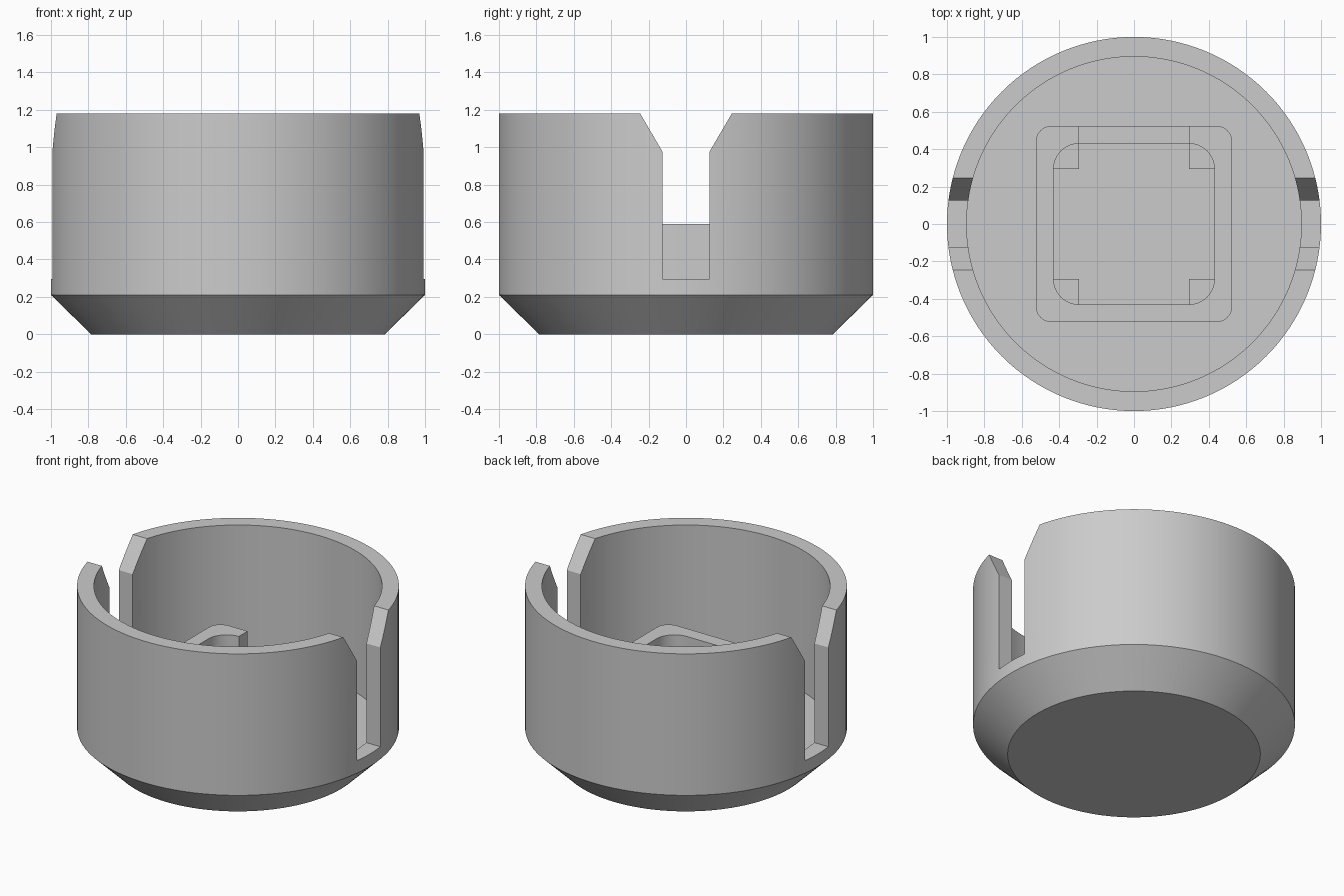
import bpy, bmesh, math

if "Cube" in bpy.data.objects:
    bpy.data.objects.remove(bpy.data.objects["Cube"], do_unlink=True)

SEGMENTS = 128
FLOOR, RING_TOP, SILL = 0.21, 0.59, 0.4

grey = bpy.data.materials.new("plain grey")
grey.use_nodes = True
grey.diffuse_color = (0.6, 0.6, 0.6, 1)
grey.node_tree.nodes["Principled BSDF"].inputs["Base Color"].default_value = (0.6, 0.6, 0.6, 1)


def finish(bm, name):
    bmesh.ops.recalc_face_normals(bm, faces=bm.faces)
    mesh = bpy.data.meshes.new(name)
    bm.to_mesh(mesh)
    bm.free()
    mesh.materials.append(grey)
    obj = bpy.data.objects.new(name, mesh)
    bpy.context.collection.objects.link(obj)
    return obj


def prism(name, outline, offset):
    """Extrude a closed 3D outline along an offset."""
    bm = bmesh.new()
    face = bm.faces.new([bm.verts.new(p) for p in outline])
    top = bmesh.ops.extrude_face_region(bm, geom=[face])["geom"]
    bmesh.ops.translate(bm, vec=offset, verts=[v for v in top if isinstance(v, bmesh.types.BMVert)])
    return finish(bm, name)


def box(name, x0, x1, y0, y1, z0, z1):
    return prism(name, [(x0, y0, z0), (x1, y0, z0), (x1, y1, z0), (x0, y1, z0)], (0, 0, z1 - z0))


def rounded_square(name, half, radius, z0, z1):
    pts = []
    for corner in range(4):
        mid = math.pi / 4 + corner * math.pi / 2
        cx = math.copysign(half - radius, math.cos(mid))
        cy = math.copysign(half - radius, math.sin(mid))
        for i in range(9):
            a = mid - math.pi / 4 + i * math.pi / 16
            pts.append((cx + radius * math.cos(a), cy + radius * math.sin(a), z0))
    return prism(name, pts, (0, 0, z1 - z0))


def select(obj):
    bpy.ops.object.select_all(action="DESELECT")
    obj.select_set(True)
    bpy.context.view_layer.objects.active = obj


def cut(obj, cutter):
    cutter.hide_render = True
    mod = obj.modifiers.new("cut", "BOOLEAN")
    mod.operation, mod.solver, mod.object = "DIFFERENCE", "EXACT", cutter
    select(obj)
    bpy.ops.object.modifier_apply(modifier=mod.name)
    bpy.data.objects.remove(cutter, do_unlink=True)


def smooth(obj):
    select(obj)
    bpy.ops.object.shade_smooth_by_angle(angle=math.radians(25))


# Cup body: turned profile with chamfered base and solid floor
profile = [(0, 0), (0.785, 0), (1, 0.21), (1, 1.18), (0.895, 1.18), (0.895, FLOOR), (0, FLOOR)]
bm = bmesh.new()
verts = [bm.verts.new((r, 0, z)) for r, z in profile]
edges = [bm.edges.new(pair) for pair in zip(verts, verts[1:])]
bmesh.ops.spin(bm, geom=verts + edges, cent=(0, 0, 0), axis=(0, 0, 1),
               angle=2 * math.pi, steps=SEGMENTS, use_duplicate=False)
bmesh.ops.remove_doubles(bm, verts=bm.verts, dist=1e-4)
cup = finish(bm, "cup_body")

# Flared slots on both sides
half_slot = [(0.125, 0.295), (0.125, 0.975), (0.245, 1.18), (0.245, 1.3)]
slot = half_slot + [(-y, z) for y, z in reversed(half_slot)]
for side in (-1, 1):
    cut(cup, prism("slot_cutter", [(side * 0.7, y, z) for y, z in slot], (side * 0.5, 0, 0)))
smooth(cup)

# Square socket wall with a notch in the back
socket = rounded_square("socket_wall", 0.525, 0.085, FLOOR - 0.02, RING_TOP)
cut(socket, rounded_square("socket_cutter", 0.43, 0.135, 0, 1))
cut(socket, box("notch_cutter", -0.295, 0.295, 0.35, 0.7, SILL, 1))
smooth(socket)

# Corner rests inside the socket
for sx, side in ((-1, "right"), (1, "left")):
    for sy, end in ((-1, "front"), (1, "back")):
        box(f"corner_rest_{end}_{side}", sx * 0.295, sx * 0.44, sy * 0.295, sy * 0.44,
            FLOOR - 0.01, SILL)
